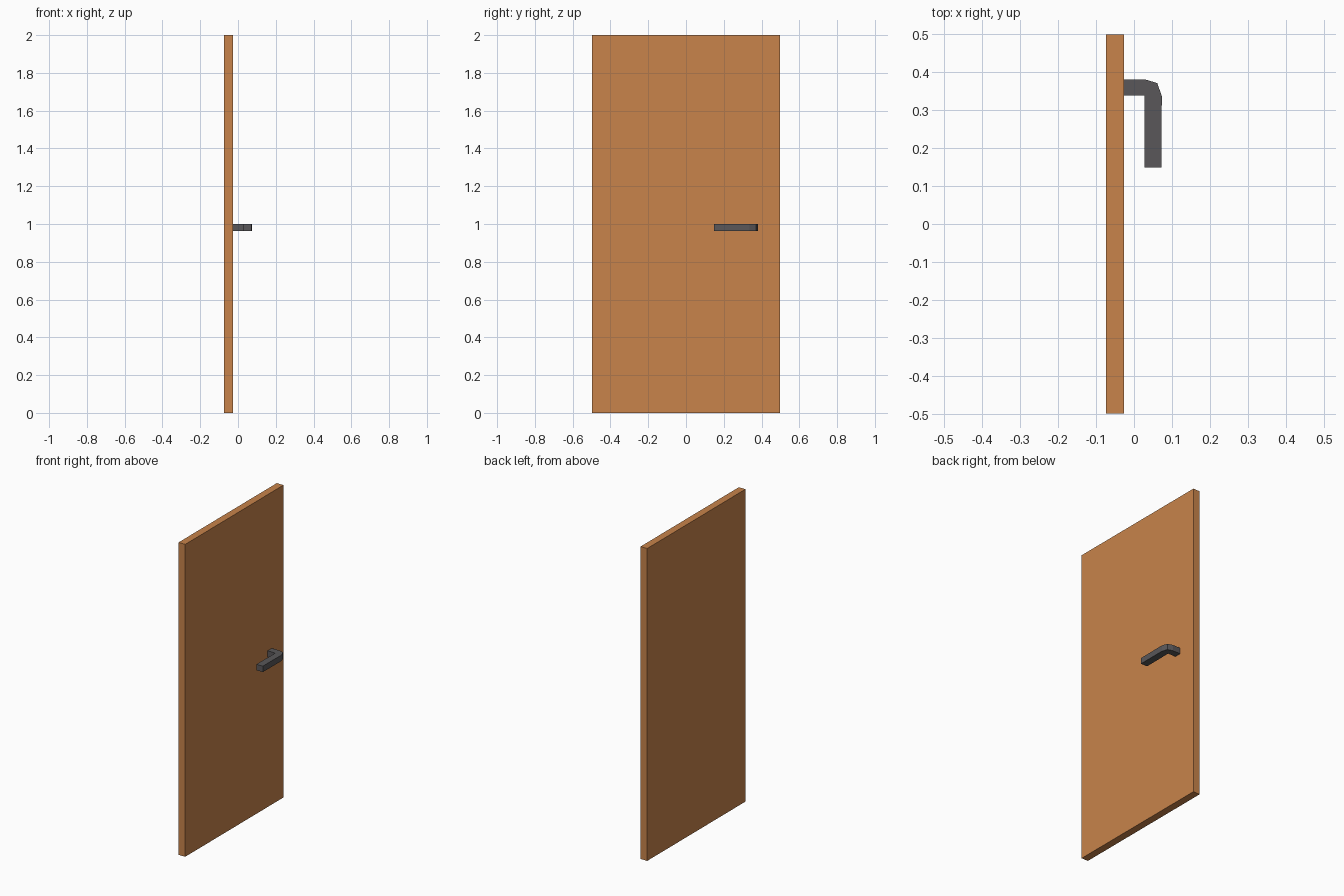
import bpy, bmesh

if "Cube" in bpy.data.objects:
    bpy.data.objects.remove(bpy.data.objects["Cube"])


def material(name, color):
    mat = bpy.data.materials.new(name)
    mat.diffuse_color = color
    mat.use_nodes = True
    mat.node_tree.nodes["Principled BSDF"].inputs["Base Color"].default_value = mat.diffuse_color
    return mat


def extrude_profile(name, points, z0, z1, mat):
    """Extrude a plan-view (x, y) outline upward from z0 to z1."""
    bm = bmesh.new()
    face = bm.faces.new([bm.verts.new((x, y, z0)) for x, y in points])
    ext = bmesh.ops.extrude_face_region(bm, geom=[face], use_keep_orig=True)
    top = [v for v in ext["geom"] if isinstance(v, bmesh.types.BMVert)]
    bmesh.ops.translate(bm, verts=top, vec=(0, 0, z1 - z0))
    bmesh.ops.recalc_face_normals(bm, faces=bm.faces)
    mesh = bpy.data.meshes.new(name)
    bm.to_mesh(mesh)
    bm.free()
    mesh.materials.append(mat)
    obj = bpy.data.objects.new(name, mesh)
    bpy.context.collection.objects.link(obj)
    return obj


wood = material("wood", (0.58, 0.23, 0.07, 1))
metal = material("dark_metal", (0.1, 0.095, 0.1, 1))

# Door slab
BACK, FRONT, HALF = -0.073, -0.026, 0.497
extrude_profile("door_panel",
                [(BACK, -HALF), (FRONT, -HALF), (FRONT, HALF), (BACK, HALF)],
                0, 2, wood)

# Lever handle: short stem, chamfered bend, long grip
extrude_profile("door_handle",
                [(FRONT, 0.337), (0.028, 0.337), (0.027, 0.148), (0.072, 0.148),
                 (0.073, 0.336), (0.061, 0.370), (0.028, 0.380), (FRONT, 0.380)],
                0.962, 1.0, metal)
